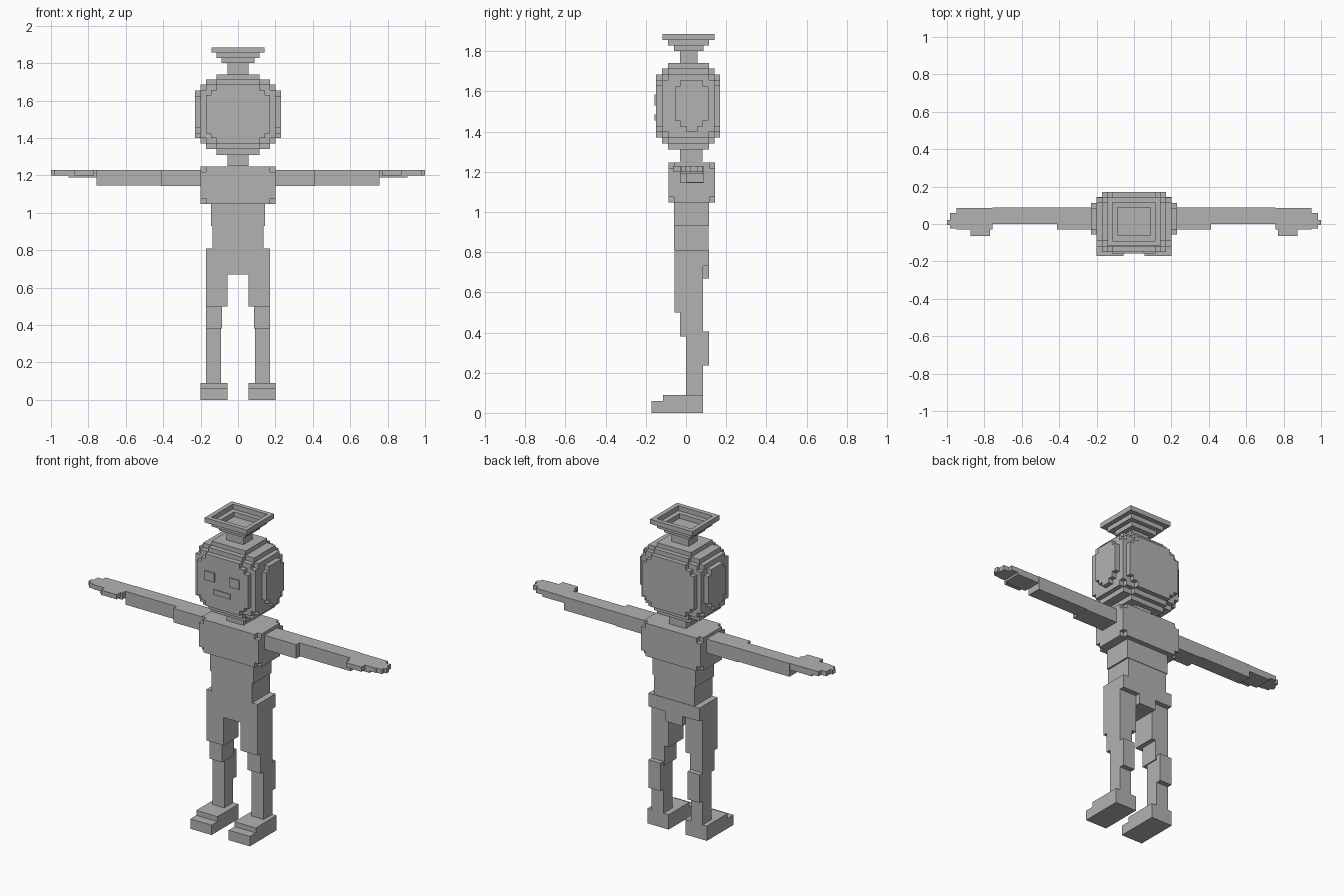
import bpy, bmesh, itertools

grey = bpy.data.materials.new("plain grey")
grey.diffuse_color = (0.45, 0.45, 0.45, 1)


def blocks(name, boxes, cuts=()):
    """Weld boxes (x0, x1, y0, y1, z0, z1) into one closed shell, minus the cuts."""
    axes = [sorted({round(v, 4) for b in list(boxes) + list(cuts) for v in b[2 * a:2 * a + 2]})
            for a in range(3)]

    def inside(group, c):
        return any(all(b[2 * a] < c[a] < b[2 * a + 1] for a in range(3)) for b in group)

    filled = set()
    for cell in itertools.product(*(range(len(a) - 1) for a in axes)):
        c = [(axes[a][cell[a]] + axes[a][cell[a] + 1]) / 2 for a in range(3)]
        if inside(boxes, c) and not inside(cuts, c):
            filled.add(cell)
    bm = bmesh.new()
    verts = {}

    def vert(k):
        if k not in verts:
            verts[k] = bm.verts.new([axes[a][k[a]] for a in range(3)])
        return verts[k]

    for cell in filled:
        for a in range(3):
            for step in (0, 1):
                near = list(cell)
                near[a] += 2 * step - 1
                if tuple(near) in filled:
                    continue
                u, w = (a + 1) % 3, (a + 2) % 3
                ring = []
                for du, dw in ((0, 0), (1, 0), (1, 1), (0, 1)):
                    k = list(cell)
                    k[a] += step
                    k[u] += du
                    k[w] += dw
                    ring.append(vert(tuple(k)))
                bm.faces.new(ring if step else ring[::-1])
    bmesh.ops.dissolve_limit(bm, angle_limit=0.01, verts=bm.verts[:], edges=bm.edges[:])
    me = bpy.data.meshes.new(name)
    bm.to_mesh(me)
    bm.free()
    me.materials.append(grey)
    ob = bpy.data.objects.new(name, me)
    bpy.context.collection.objects.link(ob)
    return ob


def flip(b):
    return (-b[1], -b[0]) + tuple(b[2:])


def both(boxes):
    return list(boxes) + [flip(b) for b in boxes]


def pair(name, boxes):
    blocks("left_" + name, boxes)
    blocks("right_" + name, [flip(b) for b in boxes])


def wide(x, y0, y1, z0, z1):
    return (-x, x, y0, y1, z0, z1)


# Hat: stepped bowl on a stem
blocks("hat", [wide(.142, -.118, .142, 1.856, 1.885), wide(.115, -.09, .115, 1.828, 1.856),
               wide(.087, -.06, .087, 1.8, 1.828), wide(.057, -.03, .057, 1.74, 1.8)],
       [wide(.115, -.09, .115, 1.856, 1.9), wide(.087, -.06, .087, 1.828, 1.9)])

# Head: rounded block with stepped edges on every side
blocks("head", [
    wide(.115, -.09, .115, 1.31, 1.74),
    wide(.172, -.09, .115, 1.34, 1.713), wide(.115, -.12, .142, 1.34, 1.713),
    wide(.2, -.09, .115, 1.37, 1.685), wide(.172, -.12, .142, 1.37, 1.685),
    wide(.2, -.12, .142, 1.4, 1.655),
    wide(.115, -.15, .17, 1.37, 1.685), wide(.145, -.15, .17, 1.4, 1.655),
    wide(.172, -.15, .17, 1.425, 1.63)])

# Ears: flat side pads, narrower at the ends
pair("ear", [(.2, .23, -.055, .113, 1.455, 1.625), (.2, .23, -.03, .085, 1.425, 1.655),
             (.2, .23, 0, .057, 1.4, 1.655)])

# Face: thin plates
pair("eye", [(.05, .115, -.157, -.15, 1.53, 1.585)])
blocks("mouth", [wide(.055, -.157, -.15, 1.455, 1.485)])

# Neck and chest with notched corners
blocks("neck", [wide(.057, -.03, .083, 1.25, 1.31)])
n = .028
blocks("chest", [wide(.2 - n, -.087, .145, 1.047, 1.247), wide(.2, -.087 + n, .145 - n, 1.047, 1.247),
                 wide(.2, -.087, .145, 1.047 + n, 1.247 - n)])

# Waist
blocks("waist", [wide(.145, -.06, .115, .93, 1.047), wide(.135, -.06, .112, .81, .93)])

# Hips and thighs
blocks("hips_and_thighs", [wide(.172, -.057, .115, .73, .81), wide(.172, -.057, .085, .67, .73),
                           wide(.057, -.03, .115, .67, .73)]
       + both([(.057, .172, -.057, .085, .5, .67)]))

# Lower legs: knee, shin and calf
pair("lower_leg", [(.085, .172, -.03, .085, .38, .5), (.092, .172, 0, .085, .09, .38),
                   (.092, .172, .085, .115, .235, .405)])

# Feet: low toe and higher instep
pair("foot", [(.057, .2, -.172, .085, 0, .06), (.057, .2, -.115, .085, .06, .09)])

# Arms: thicker upper arm, slimmer forearm
pair("arm", [(.2, .412, -.03, .088, 1.143, 1.228), (.412, .757, 0, .088, 1.147, 1.228)])

# Hands: flat palm, thumb and stepped fingers
pair("hand", [(.757, .905, -.03, .085, 1.188, 1.228), (.757, .95, -.03, .085, 1.2, 1.228),
              (.77, .875, -.065, -.03, 1.2, 1.228), (.95, .985, -.025, .06, 1.2, 1.228),
              (.985, 1, -.005, .022, 1.2, 1.228)])
